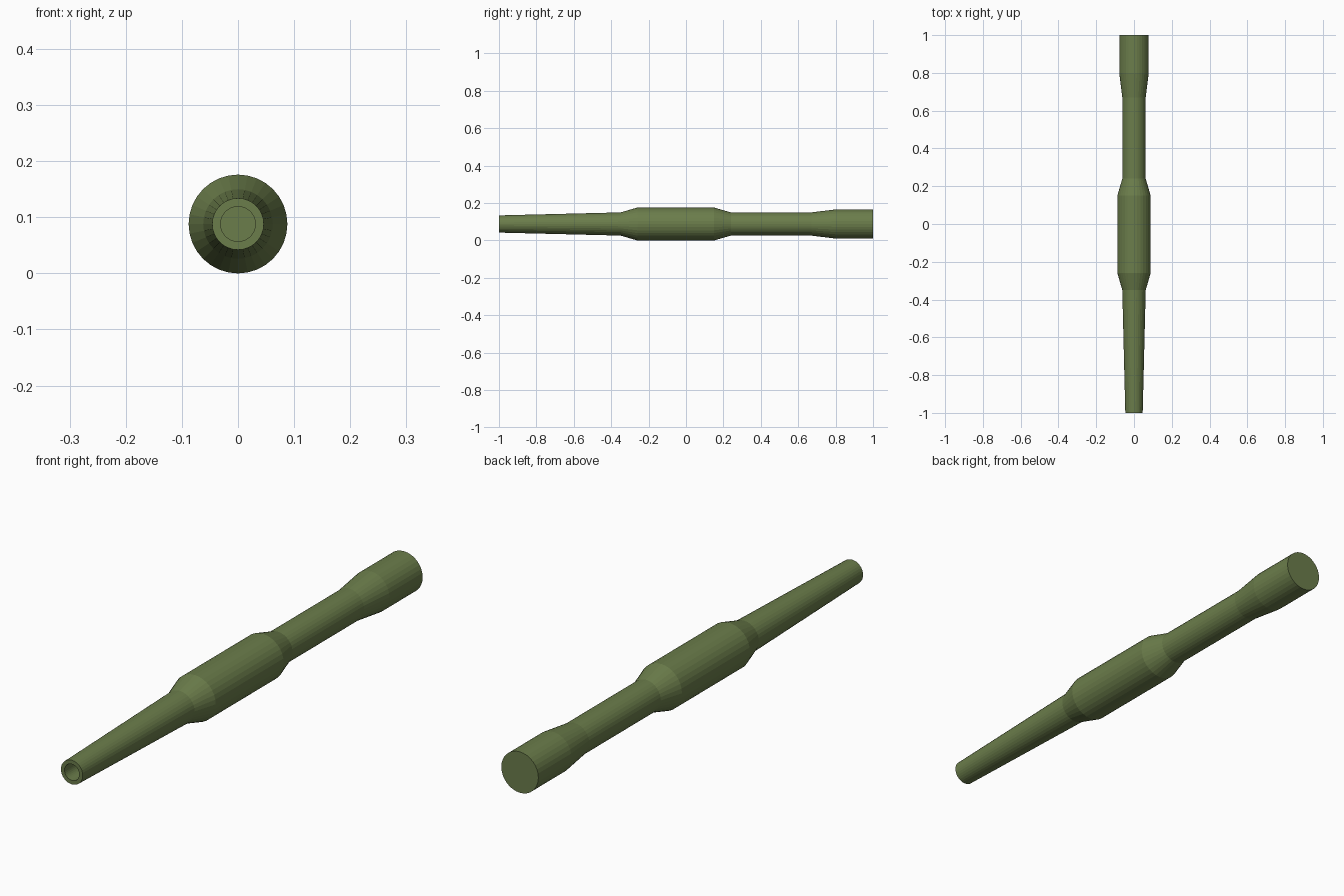
import bpy
import bmesh
from math import cos, sin, tau

cube = bpy.data.objects.get("Cube")
if cube:
    bpy.data.objects.remove(cube, do_unlink=True)

SIDES = 32
AXIS_HEIGHT = 0.088

olive = bpy.data.materials.new("olive_green")
olive.use_nodes = True
colour = (0.147, 0.205, 0.07, 1)
olive.diffuse_color = colour
olive.node_tree.nodes["Principled BSDF"].inputs["Base Color"].default_value = colour


def lathe(name, profile):
    """Spin (y, radius) points around the long axis and cap both ends."""
    bm = bmesh.new()
    rings = []
    for y, r in profile:
        rings.append([bm.verts.new((r * cos(tau * i / SIDES), y,
                                    AXIS_HEIGHT + r * sin(tau * i / SIDES)))
                      for i in range(SIDES)])
    for a, b in zip(rings, rings[1:]):
        for i in range(SIDES):
            j = (i + 1) % SIDES
            bm.faces.new((a[i], a[j], b[j], b[i]))
    bm.faces.new(rings[0])
    bm.faces.new(rings[-1])
    bmesh.ops.recalc_face_normals(bm, faces=bm.faces)
    mesh = bpy.data.meshes.new(name)
    bm.to_mesh(mesh)
    bm.free()
    mesh.materials.append(olive)
    obj = bpy.data.objects.new(name, mesh)
    bpy.context.collection.objects.link(obj)
    return obj


# Hollow muzzle, tapered barrel, thick grip sleeve, rear tube and flared butt
lathe("launcher_tube", [
    (-0.8, 0.031), (-1, 0.031),
    (-1, 0.046), (-0.35, 0.062),
    (-0.26, 0.088), (0.15, 0.088),
    (0.24, 0.062), (0.67, 0.062),
    (0.8, 0.078), (1, 0.078),
])
